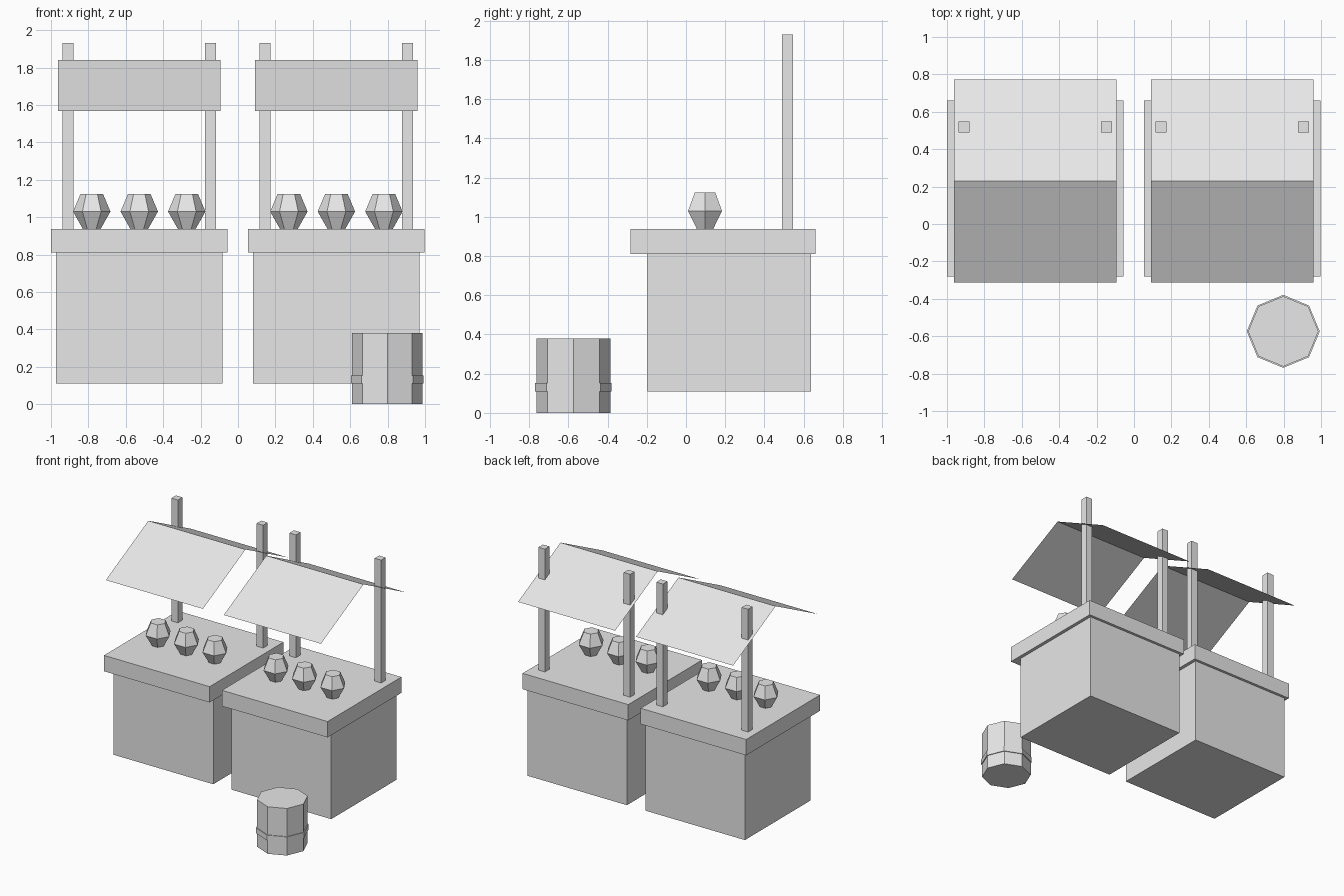
import bpy
import math

if "Cube" in bpy.data.objects:
    bpy.data.objects.remove(bpy.data.objects["Cube"])

# One plain colour for everything
grey = bpy.data.materials.new("plain grey")
grey.diffuse_color = (0.8, 0.8, 0.8, 1)
grey.use_nodes = True
grey.node_tree.nodes["Principled BSDF"].inputs["Base Color"].default_value = grey.diffuse_color


def add_mesh(name, verts, faces):
    mesh = bpy.data.meshes.new(name)
    mesh.from_pydata(verts, [], faces)
    mesh.materials.append(grey)
    obj = bpy.data.objects.new(name, mesh)
    bpy.context.collection.objects.link(obj)
    return obj


def box(name, x, y, z):
    """Box from (min, max) pairs."""
    verts = [(a, b, c) for c in z for b in y for a in x]
    faces = [(0, 2, 3, 1), (4, 5, 7, 6), (0, 1, 5, 4),
             (1, 3, 7, 5), (3, 2, 6, 7), (2, 0, 4, 6)]
    return add_mesh(name, verts, faces)


def lathe(name, cx, cy, sides, profile):
    """Flat-sided solid from (radius, height) rings, capped at both ends."""
    verts, faces = [], []
    for r, z in profile:
        for i in range(sides):
            a = 2 * math.pi * i / sides
            verts.append((cx + r * math.cos(a), cy + r * math.sin(a), z))
    for k in range(len(profile) - 1):
        for i in range(sides):
            j = (i + 1) % sides
            lo, hi = k * sides, (k + 1) * sides
            faces.append((lo + i, lo + j, hi + j, hi + i))
    faces.append(tuple(reversed(range(sides))))
    top = (len(profile) - 1) * sides
    faces.append(tuple(range(top, top + sides)))
    return add_mesh(name, verts, faces)


def stall(side, cx):
    # Base cabinet and overhanging counter slab
    box(side + "_base", (cx - 0.445, cx + 0.445), (-0.197, 0.638), (0.11, 0.81))
    box(side + "_counter", (cx - 0.472, cx + 0.472), (-0.282, 0.66), (0.81, 0.938))

    # Two rear posts
    for label, s in (("left", -1), ("right", 1)):
        px = cx + s * 0.381
        box(f"{side}_post_{label}", (px - 0.029, px + 0.029), (0.49, 0.547), (0.938, 1.93))

    # Thin gabled awning sheet
    w = 0.434
    verts = [(cx + s * w, y, z) for y, z in ((-0.313, 1.568), (0.23, 1.84), (0.773, 1.568))
             for s in (-1, 1)]
    add_mesh(side + "_awning", verts, [(0, 1, 3, 2), (2, 3, 5, 4)])

    # Row of three six-sided pots
    for i in (-1, 0, 1):
        lathe(f"{side}_pot_{i + 2}", cx + i * 0.254, 0.097, 6,
              [(0.048, 0.938), (0.1, 1.03), (0.06, 1.125)])


stall("left_stall", -0.528)
stall("right_stall", 0.526)

# Eight-sided barrel with a raised hoop
lathe("barrel", 0.798, -0.574, 8,
      [(0.188, 0), (0.188, 0.11), (0.195, 0.11), (0.195, 0.153), (0.188, 0.153), (0.188, 0.38)])
